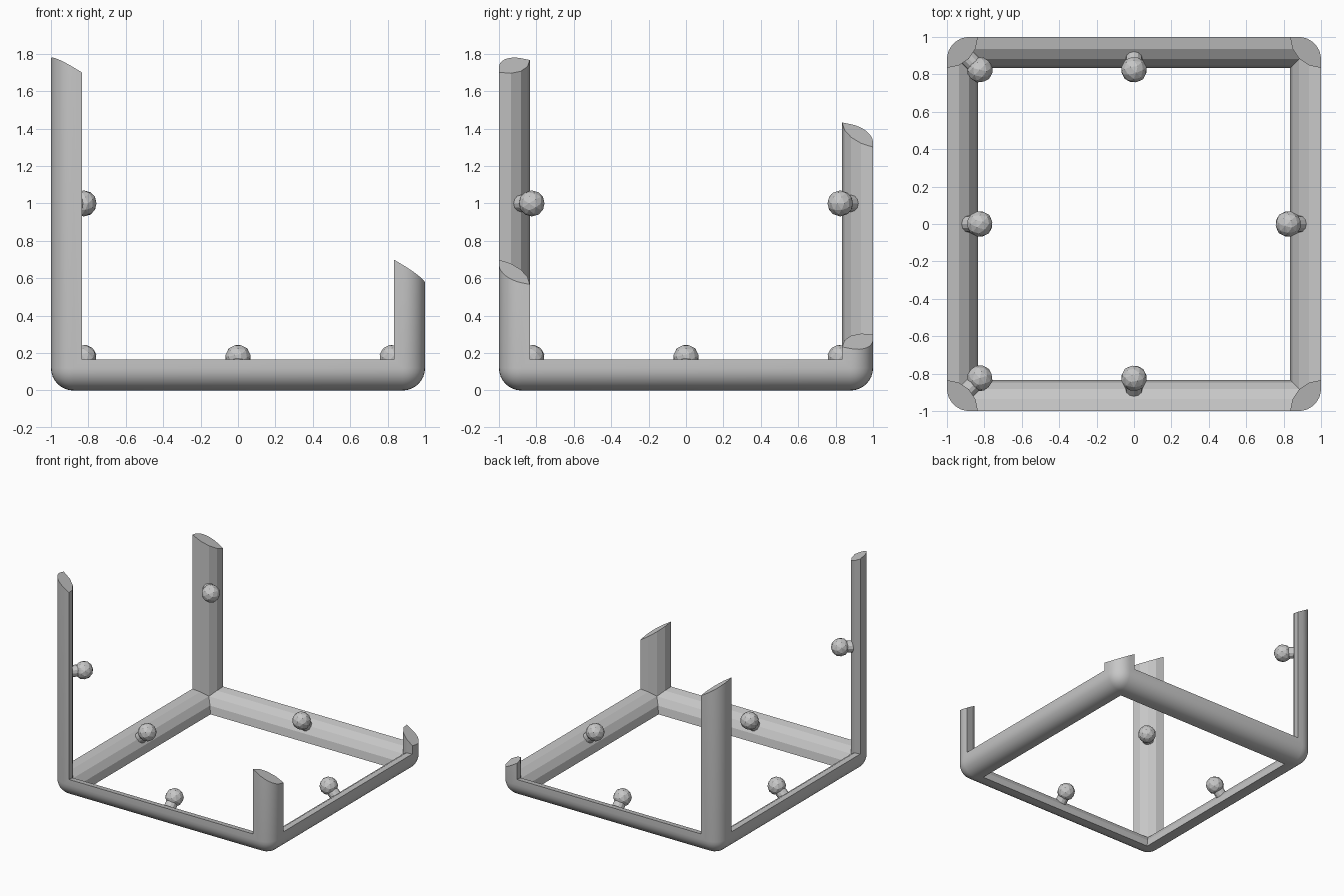
import bpy, bmesh
from math import pi, sin, cos
from mathutils import Vector, Matrix

old = bpy.data.objects.get("Cube")
if old:
    bpy.data.objects.remove(old, do_unlink=True)

WIDTH = 0.165                  # reach of the frame inward from each cube edge
ROUND = 0.12                   # rounding of the outer edges
FACETS = 4                     # flat strips on the inner side
X, Y, UP = Vector((1, 0, 0)), Vector((0, 1, 0)), Vector((0, 0, 1))

GREY = (0.57, 0.57, 0.57, 1)
grey = bpy.data.materials.new("plain grey")
grey.use_nodes = True
grey.diffuse_color = GREY
grey.node_tree.nodes["Principled BSDF"].inputs["Base Color"].default_value = GREY


def make_object(name, bm):
    mesh = bpy.data.meshes.new(name)
    bm.to_mesh(mesh)
    bm.free()
    mesh.materials.append(grey)
    obj = bpy.data.objects.new(name, mesh)
    bpy.context.collection.objects.link(obj)
    return obj


def clip(bm, point, normal, fill):
    """Remove everything on the normal side of a plane."""
    cut = bmesh.ops.bisect_plane(bm, geom=bm.verts[:] + bm.edges[:] + bm.faces[:], dist=1e-5,
                                 plane_co=point, plane_no=normal, clear_outer=True)
    if fill:
        rim = [e for e in cut["geom_cut"] if isinstance(e, bmesh.types.BMEdge)]
        bmesh.ops.contextual_create(bm, geom=rim)


def edge_bar(target, along, out_b, out_c):
    """Lens-shaped bar on one edge of a rounded, slope-topped cube."""
    bm = bmesh.new()
    bmesh.ops.create_cube(bm, size=2, matrix=Matrix.Translation(UP))
    bmesh.ops.bevel(bm, geom=bm.edges[:], offset=ROUND, segments=8, profile=0.5, affect='EDGES')
    clip(bm, UP, Vector((0.6, 0.2, 1)), True)
    # Faceted inner side, curved about the cube edge
    edge_mid = UP + out_b + out_c
    step = pi / 2 / FACETS
    for k in range(FACETS):
        angle = (k + 0.5) * step
        inward = -out_b * cos(angle) - out_c * sin(angle)
        clip(bm, edge_mid + inward * WIDTH * cos(step / 2), inward, True)
    # Open mitres where the bar meets its neighbours
    for end in (-along, along):
        for out in (out_b, out_c):
            clip(bm, edge_mid + end, end - out, False)
    part = bpy.data.meshes.new("bar")
    bm.to_mesh(part)
    bm.free()
    target.from_mesh(part)
    bpy.data.meshes.remove(part)


# Four bottom beams and four upright posts, welded into one frame
bm = bmesh.new()
for s in (-1, 1):
    edge_bar(bm, X, Y * s, -UP)
    edge_bar(bm, Y, X * s, -UP)
    for t in (-1, 1):
        edge_bar(bm, UP, X * s, Y * t)
bmesh.ops.remove_doubles(bm, verts=bm.verts[:], dist=0.0005)
bmesh.ops.recalc_face_normals(bm, faces=bm.faces[:])
frame = make_object("corner_frame", bm)

bpy.ops.object.select_all(action='DESELECT')
frame.select_set(True)
bpy.context.view_layer.objects.active = frame
bpy.ops.object.shade_smooth_by_angle(angle=pi / 9)


# Ball knobs on short stems, pointing from each edge to the middle
def knob(name, edge_mid):
    inward = (UP - edge_mid).normalized()
    turn = inward.to_track_quat('Z', 'Y').to_matrix().to_4x4()
    bm = bmesh.new()
    bmesh.ops.create_cone(bm, cap_ends=True, segments=12, radius1=0.045, radius2=0.045, depth=0.1,
                          matrix=Matrix.Translation(edge_mid + inward * 0.17) @ turn)
    bmesh.ops.create_icosphere(bm, subdivisions=2, radius=0.07,
                               matrix=Matrix.Translation(edge_mid + inward * 0.248) @ turn)
    make_object(name, bm)


knob("front_beam_knob", -Y)
knob("back_beam_knob", Y)
knob("left_beam_knob", X)
knob("right_beam_knob", -X)
knob("front_post_knob", UP - X - Y)
knob("back_post_knob", UP - X + Y)
